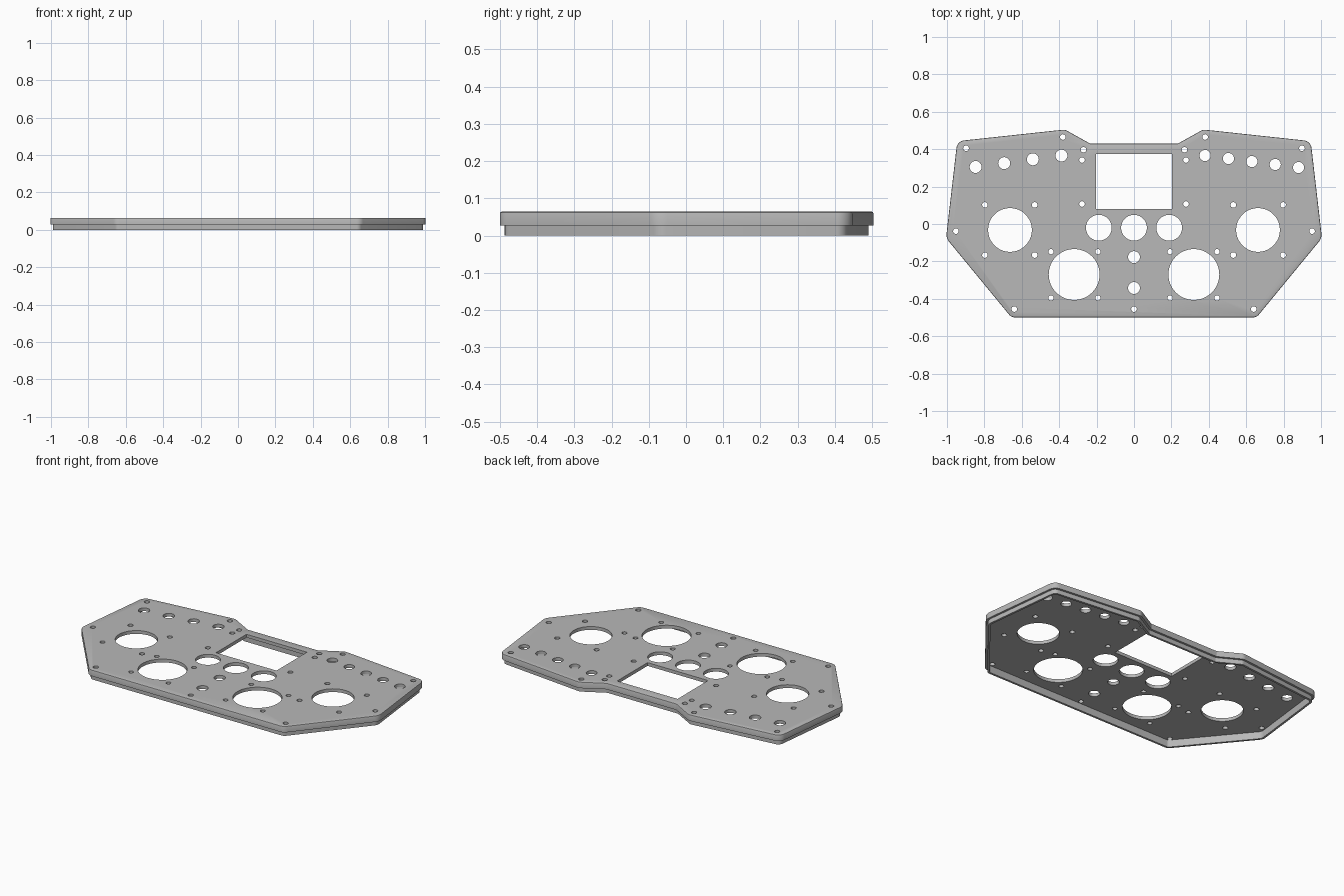
import bpy, bmesh, math
from mathutils import Vector, Matrix

if "Cube" in bpy.data.objects:
    bpy.data.objects.remove(bpy.data.objects["Cube"], do_unlink=True)

TOP = 0.064

grey = bpy.data.materials.new("plain grey")
grey.use_nodes = True
grey.diffuse_color = (0.48, 0.48, 0.48, 1)
grey.node_tree.nodes["Principled BSDF"].inputs["Base Color"].default_value = (0.48, 0.48, 0.48, 1)


def make_object(name, bm):
    bmesh.ops.recalc_face_normals(bm, faces=bm.faces)
    mesh = bpy.data.meshes.new(name)
    bm.to_mesh(mesh)
    bm.free()
    mesh.materials.append(grey)
    obj = bpy.data.objects.new(name, mesh)
    bpy.context.collection.objects.link(obj)
    return obj


def rounded_outline(corners, steps=6):
    """Points and outward normals of a counter-clockwise outline with rounded corners."""
    result = []
    for i, (x, y, r) in enumerate(corners):
        p = Vector((x, y))
        a = Vector(corners[i - 1][:2])
        b = Vector(corners[(i + 1) % len(corners)][:2])
        u, v = (a - p).normalized(), (b - p).normalized()
        half = u.angle(v) / 2
        centre = p + (u + v).normalized() * r / math.sin(half)
        reach = r / math.tan(half)
        d0 = (p + u * reach - centre).normalized()
        d1 = (p + v * reach - centre).normalized()
        side = 1 if (-u).x * v.y - (-u).y * v.x > 0 else -1
        for k in range(steps + 1):
            d = d0.lerp(d1, k / steps).normalized()
            result.append((centre + d * r, d * side))
    return result


# Outline of the panel: right half, then mirrored
half = [(0.655, -0.5, 0.045), (1.005, -0.075, 0.06), (0.945, 0.443, 0.045),
        (0.37, 0.505, 0.04), (0.235, 0.43, 0.01)]
outline = rounded_outline(half + [(-x, y, r) for x, y, r in reversed(half)])

# Section of the shell as inset and height: lip, stepped rim and hollow underside
section = [(0.005, TOP), (0.0015, TOP - 0.0015), (0, TOP - 0.005), (0, 0.027),
           (0.013, 0.027), (0.013, 0), (0.026, 0), (0.026, 0.044)]
bm = bmesh.new()
rings = [[bm.verts.new((*(p - n * inset), z)) for p, n in outline] for inset, z in section]
for upper, lower in zip(rings, rings[1:]):
    for i in range(len(upper)):
        bm.faces.new((upper[i - 1], upper[i], lower[i], lower[i - 1]))
bm.faces.new(rings[0])
bm.faces.new(list(reversed(rings[-1])))
panel = make_object("control_panel", bm)

# Openings: mirrored pairs and single holes
holes = []


def pair(x, y, r):
    holes.extend([(x, y, r), (-x, y, r)])


pair(0.663, -0.032, 0.117)
pair(0.32, -0.27, 0.136)
pair(0.188, -0.02, 0.069)
holes += [(0, -0.02, 0.069), (0, -0.177, 0.032), (0, -0.342, 0.032), (0, -0.455, 0.015)]

# Sloping switch rows: four on one side, five on the other
for i in range(4):
    holes.append((-0.847 + 0.153 * i, 0.305 + 0.0203 * i, 0.032))
for i in range(5):
    holes.append((0.38 + 0.125 * i, 0.366 - 0.016 * i, 0.03))

# Screw holes around the edge, the display and the round openings
for x, y in [(0.898, 0.405), (0.38, 0.465), (0.27, 0.397), (0.278, 0.342),
             (0.278, 0.107), (0.952, -0.038), (0.64, -0.455)]:
    pair(x, y, 0.015)
for x in (0.797, 0.531):
    for y in (0.102, -0.166):
        pair(x, y, 0.015)
for x in (0.193, 0.444):
    for y in (-0.148, -0.395):
        pair(x, y, 0.014)

bm = bmesh.new()
for x, y, r in holes:
    bmesh.ops.create_cone(bm, cap_ends=True, segments=48 if r > 0.05 else 24,
                          radius1=r, radius2=r, depth=0.4,
                          matrix=Matrix.Translation((x, y, 0)))
# Display window
bmesh.ops.create_cube(bm, size=1, matrix=Matrix.Translation((0, 0.226, 0))
                      @ Matrix.Diagonal((0.408, 0.294, 0.4, 1)))
cutter = make_object("hole_cutter", bm)
cutter.hide_render = True

cut = panel.modifiers.new("openings", "BOOLEAN")
cut.operation = "DIFFERENCE"
cut.solver = "EXACT"
cut.object = cutter
bpy.ops.object.select_all(action="DESELECT")
panel.select_set(True)
bpy.context.view_layer.objects.active = panel
bpy.ops.object.modifier_apply(modifier=cut.name)
bpy.data.objects.remove(cutter, do_unlink=True)
bpy.ops.object.shade_smooth_by_angle(angle=math.radians(30))
